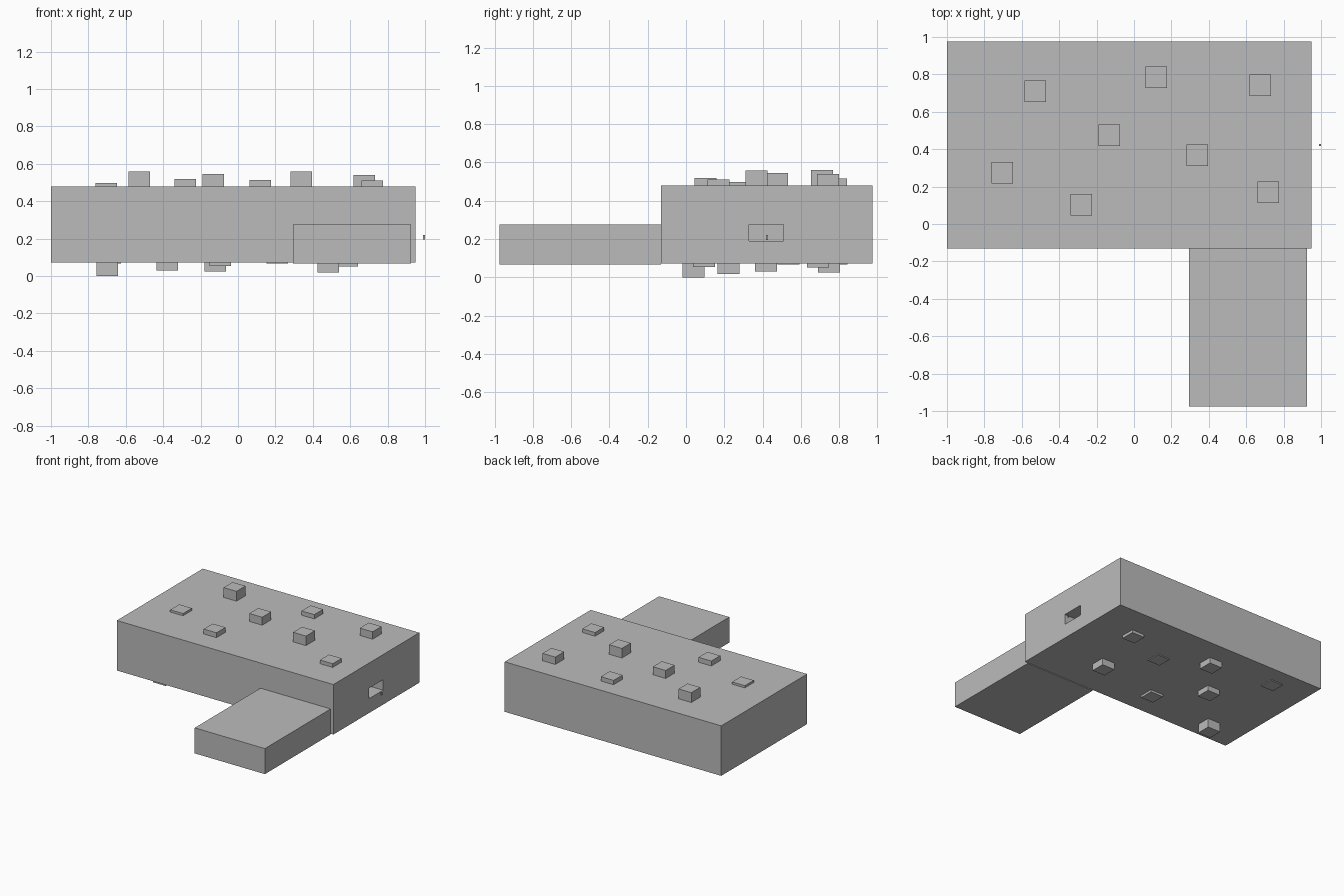
import bpy

if "Cube" in bpy.data.objects:
    bpy.data.objects.remove(bpy.data.objects["Cube"])

grey = bpy.data.materials.new("plain_grey")
grey.diffuse_color = (0.5, 0.5, 0.5, 1)
grey.use_nodes = True
grey.node_tree.nodes["Principled BSDF"].inputs["Base Color"].default_value = grey.diffuse_color


def box(name, x0, x1, y0, y1, z0, z1):
    bpy.ops.mesh.primitive_cube_add(size=1)
    ob = bpy.context.object
    ob.name = name
    ob.scale = (x1 - x0, y1 - y0, z1 - z0)
    ob.location = ((x0 + x1) / 2, (y0 + y1) / 2, (z0 + z1) / 2)
    bpy.ops.object.transform_apply(location=True, rotation=True, scale=True)
    ob.data.materials.append(grey)
    return ob


TOP, BOTTOM = 0.48, 0.073
HALF = 0.0575

# main slab and the lower front extension
body = box("main_body", -1, 0.95, -0.13, 0.975, BOTTOM, TOP)
box("front_block", 0.293, 0.925, -0.975, -0.13, 0.067, 0.275)

# slot cut into the right side
cutter = box("slot_cutter", 0.75, 1.05, 0.33, 0.51, 0.19, 0.275)
cutter.hide_render = True
cutter.display_type = 'WIRE'
mod = body.modifiers.new("slot", 'BOOLEAN')
mod.operation = 'DIFFERENCE'
mod.solver = 'EXACT'
mod.object = cutter

# small pin floating outside the slot
box("slot_pin", 0.99, 1.0, 0.418, 0.428, 0.195, 0.22)

# square studs: x, y, outer height
top_studs = [(-0.705, 0.275, 0.498), (-0.528, 0.71, 0.56),
             (-0.283, 0.103, 0.52), (-0.132, 0.475, 0.545),
             (0.12, 0.785, 0.515), (0.337, 0.368, 0.558),
             (0.675, 0.742, 0.54), (0.717, 0.17, 0.51)]
bottom_studs = [(0.585, 0.69, 0.05), (0.483, 0.222, 0.018),
                (0.21, 0.535, 0.066), (-0.095, 0.095, 0.055),
                (-0.122, 0.747, 0.025), (-0.378, 0.418, 0.03),
                (-0.682, 0.787, 0.066), (-0.698, 0.04, 0.0)]
for i, (x, y, z) in enumerate(top_studs):
    box(f"top_stud_{i}", x - HALF, x + HALF, y - HALF, y + HALF, TOP - 0.01, z)
for i, (x, y, z) in enumerate(bottom_studs):
    box(f"bottom_stud_{i}", x - HALF, x + HALF, y - HALF, y + HALF, z, BOTTOM + 0.01)
